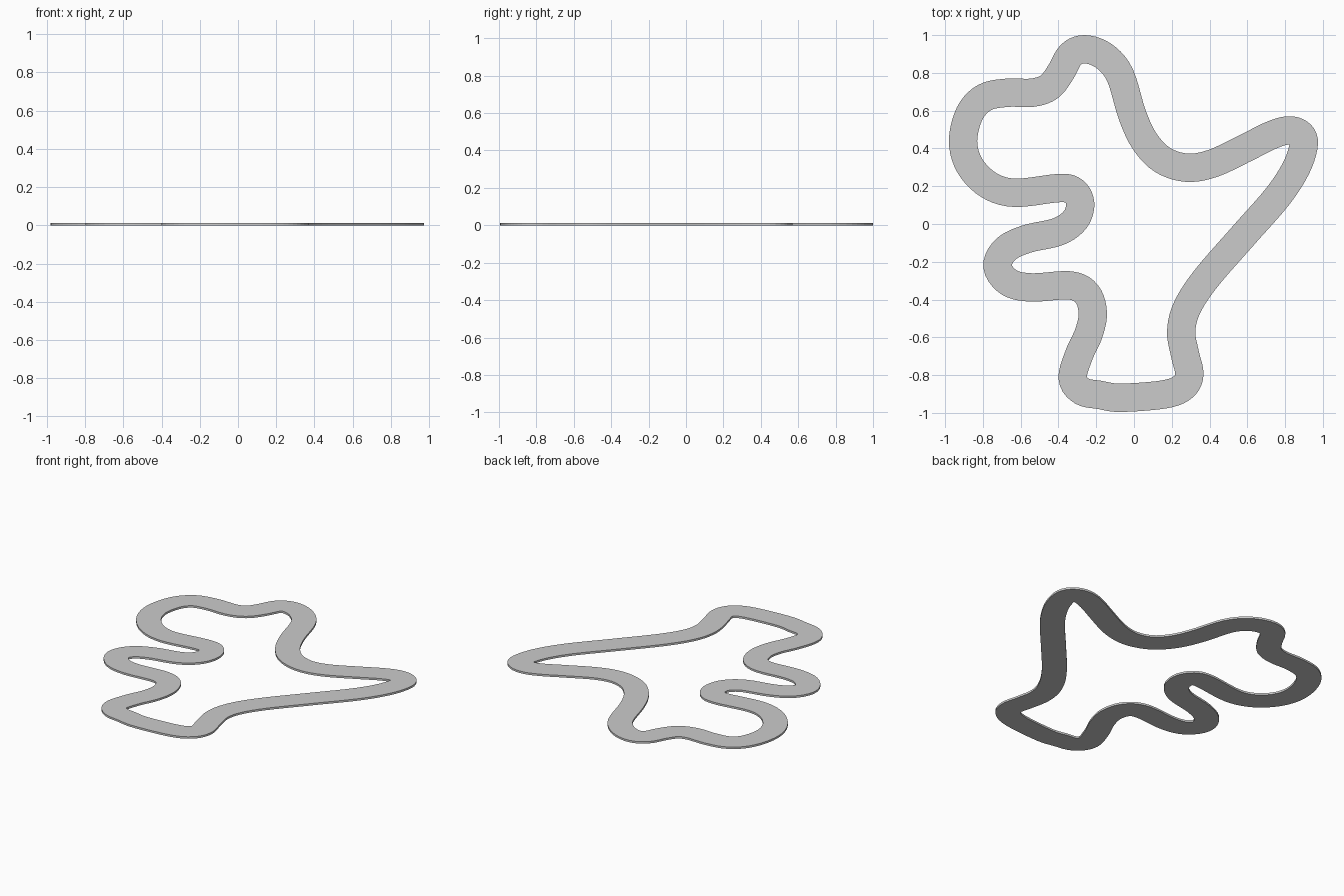
import bpy, bmesh
from mathutils import Vector

if "Cube" in bpy.data.objects:
    bpy.data.objects.remove(bpy.data.objects["Cube"])

HALF_WIDTH = 0.075
THICKNESS = 0.013
STEPS = 5

# Centre line of the loop, clockwise from the top
CENTRE = [(-0.26, 0.925), (-0.16, 0.89), (-0.075, 0.79), (-0.01, 0.58), (0.055, 0.44),
          (0.15, 0.34), (0.28, 0.298), (0.42, 0.322), (0.6, 0.407), (0.72, 0.467),
          (0.81, 0.495), (0.875, 0.48), (0.899, 0.425), (0.86, 0.3), (0.76, 0.145),
          (0.58, -0.06), (0.38, -0.29), (0.28, -0.445), (0.25, -0.57), (0.27, -0.69),
          (0.293, -0.795), (0.26, -0.863), (0.16, -0.902), (-0.07, -0.92), (-0.18, -0.905),
          (-0.275, -0.885), (-0.325, -0.815), (-0.29, -0.69), (-0.24, -0.58), (-0.218, -0.47),
          (-0.25, -0.37), (-0.34, -0.325), (-0.54, -0.336), (-0.66, -0.31), (-0.723, -0.225),
          (-0.68, -0.135), (-0.57, -0.08), (-0.4, -0.04), (-0.31, 0.025), (-0.285, 0.11),
          (-0.32, 0.175), (-0.4, 0.19), (-0.63, 0.165), (-0.77, 0.207), (-0.87, 0.31),
          (-0.905, 0.44), (-0.87, 0.585), (-0.79, 0.67), (-0.67, 0.695), (-0.54, 0.695),
          (-0.45, 0.725), (-0.39, 0.8), (-0.335, 0.895)]
pts = [Vector(p) for p in CENTRE]
n = len(pts)


def spline(i, t):
    a, b, c, d = (pts[(i + k) % n] for k in (-1, 0, 1, 2))
    return 0.5 * (2 * b + (c - a) * t + (2 * a - 5 * b + 4 * c - d) * t ** 2
                  + (3 * b - a - 3 * c + d) * t ** 3)


path = [spline(i, s / STEPS) for i in range(n) for s in range(STEPS)]
m = len(path)


def edge(side):
    """Offset the centre line; points folded inside tight bends hold the last good point."""
    out, last = [], None
    for i, p in enumerate(path):
        d = (path[(i + 1) % m] - path[i - 1]).normalized()
        q = p + Vector((-d.y, d.x)) * HALF_WIDTH * side
        if last is None or min((q - c).length for c in path) > HALF_WIDTH * 0.97:
            last = q
        out.append(last)
    return out


# Flat ribbon with top, bottom and both side walls
bm = bmesh.new()
left, right = edge(1), edge(-1)
rings = [[bm.verts.new((q.x, q.y, z)) for q in e]
         for e, z in ((left, 0), (left, THICKNESS), (right, THICKNESS), (right, 0))]
for i in range(m):
    j = (i + 1) % m
    for k in range(4):
        a, b = rings[k], rings[(k + 1) % 4]
        bm.faces.new((a[i], a[j], b[j], b[i]))
bmesh.ops.remove_doubles(bm, verts=bm.verts, dist=0.0005)
bmesh.ops.recalc_face_normals(bm, faces=bm.faces)
mesh = bpy.data.meshes.new("track_loop")
bm.to_mesh(mesh)
bm.free()
track = bpy.data.objects.new("track_loop", mesh)
bpy.context.collection.objects.link(track)
